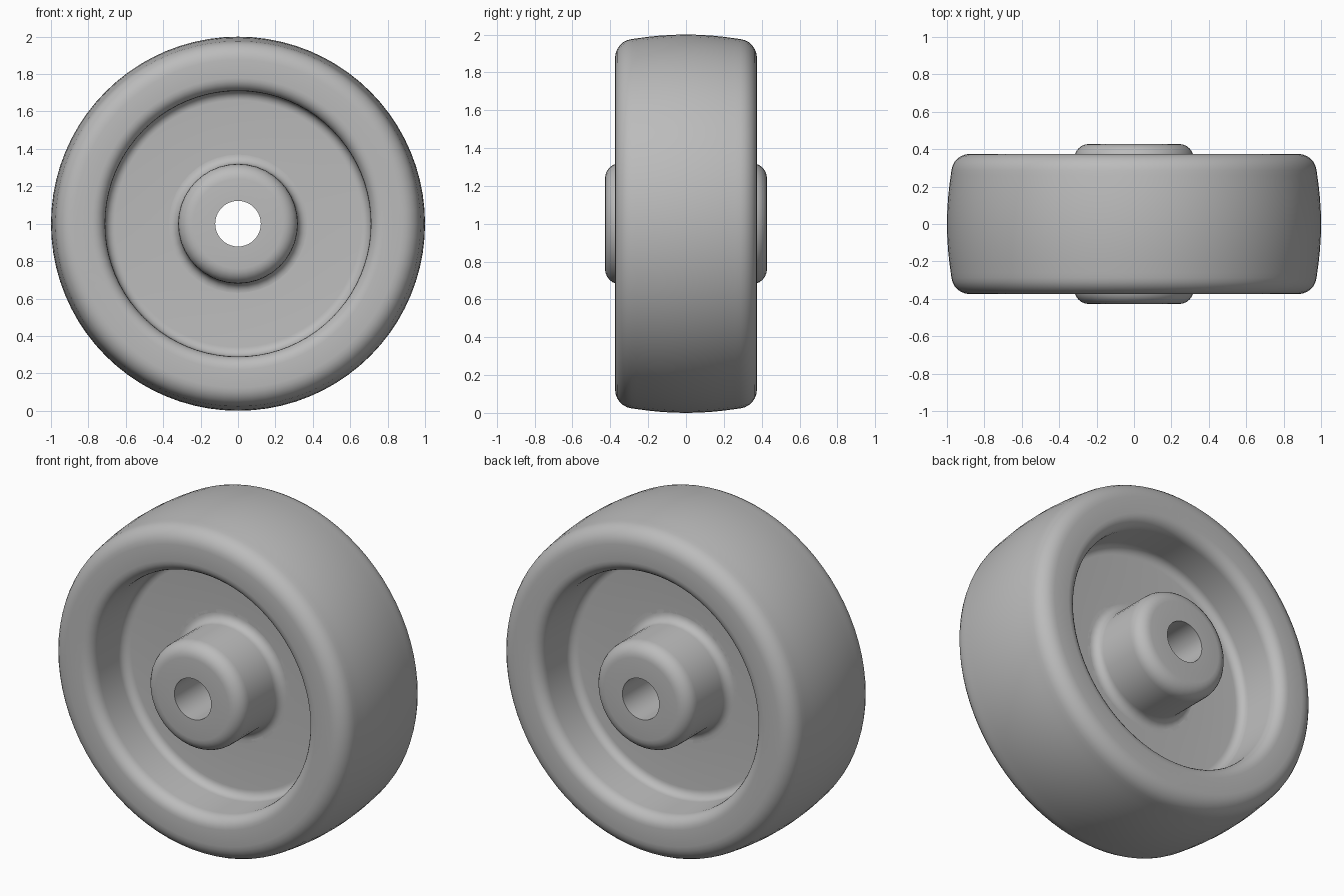
import bpy
import bmesh
import math
from mathutils import Matrix, Vector

cube = bpy.data.objects.get("Cube")
if cube:
    bpy.data.objects.remove(cube, do_unlink=True)

# Single plastic colour
plastic = bpy.data.materials.new("grey_plastic")
plastic.use_nodes = True
colour = (0.5, 0.5, 0.5, 1)
plastic.diffuse_color = colour
plastic.node_tree.nodes["Principled BSDF"].inputs["Base Color"].default_value = colour


def rounded(corners, steps=6):
    """Turn (radius, y, fillet) corners into a profile with true arc fillets."""
    pts = []
    for i, (r, y, fillet) in enumerate(corners):
        p = Vector((r, y))
        if not fillet:
            pts.append(p)
            continue
        a = (Vector(corners[i - 1][:2]) - p).normalized()
        b = (Vector(corners[i + 1][:2]) - p).normalized()
        half = a.angle(b) / 2
        centre = p + (a + b).normalized() * fillet / math.sin(half)
        start = p + a * fillet / math.tan(half) - centre
        end = p + b * fillet / math.tan(half) - centre
        sweep = math.pi - 2 * half
        for k in range(steps + 1):
            t = k / steps
            pts.append(centre + (start * math.sin((1 - t) * sweep)
                                 + end * math.sin(t * sweep)) / math.sin(sweep))
    return pts


def lathe(name, half_profile, segments):
    """Mirror the half profile across y = 0 and spin it about the axle."""
    mirrored = [Vector((p.x, -p.y)) for p in reversed(half_profile) if p.y > 0]
    loop = half_profile + mirrored
    bm = bmesh.new()
    rings = []
    for s in range(segments):
        turn = Matrix.Rotation(math.tau * s / segments, 3, 'Y')
        rings.append([bm.verts.new(turn @ Vector((p.x, p.y, 0)) + Vector((0, 0, 1)))
                      for p in loop])
    for s in range(segments):
        a, b = rings[s], rings[(s + 1) % segments]
        for i in range(len(loop)):
            j = (i + 1) % len(loop)
            bm.faces.new((a[i], a[j], b[j], b[i]))
    bmesh.ops.recalc_face_normals(bm, faces=bm.faces)
    mesh = bpy.data.meshes.new(name)
    bm.to_mesh(mesh)
    bm.free()
    mesh.materials.append(plastic)
    obj = bpy.data.objects.new(name, mesh)
    bpy.context.collection.objects.link(obj)
    bpy.ops.object.select_all(action='DESELECT')
    obj.select_set(True)
    bpy.context.view_layer.objects.active = obj
    bpy.ops.object.shade_smooth_by_angle(angle=math.radians(40))
    return obj


# Tyre and web: crowned tread, rounded shoulder, rim lip, recess wall and floor
width, floor = 0.375, 0.07
crown = [(1 - 0.3 * y * y, y, 0) for y in (0, 0.07, 0.14, 0.21, 0.26)]
lathe("wheel_rim", rounded(crown + [
    (0.965, width, 0.1),
    (0.71, width, 0.07),
    (0.71, floor, 0.05),
    (0.25, floor, 0),
]), 80)

# Hub: open bore, rounded ends and a fillet running into the web
lathe("hub", rounded([
    (0.122, 0.428, 0),
    (0.32, 0.428, 0.08),
    (0.32, floor, 0.05),
    (0.39, floor, 0),
    (0.39, floor - 0.02, 0),
]), 40)
